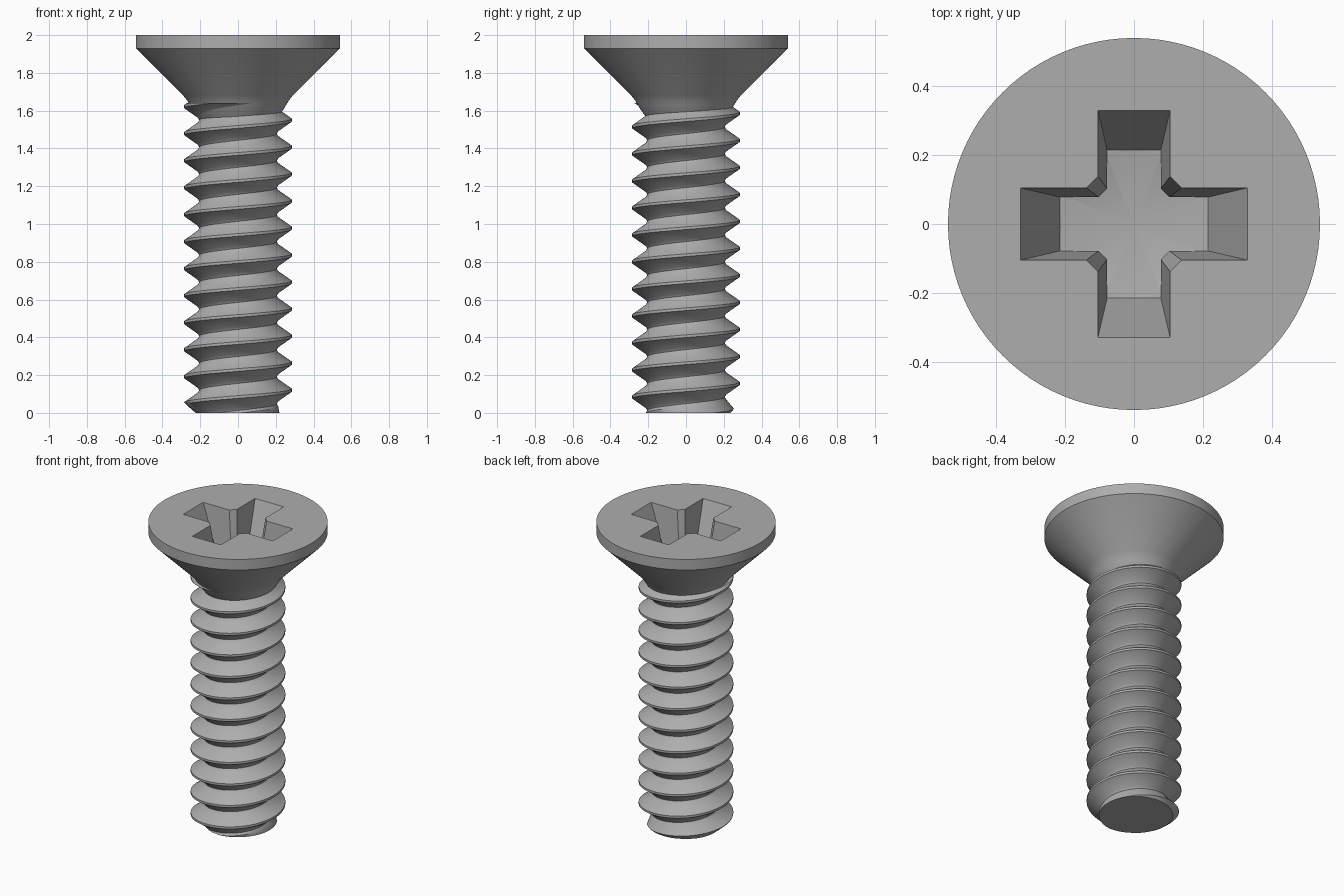
import bpy, bmesh
from math import pi, cos, sin

if "Cube" in bpy.data.objects:
    bpy.data.objects.remove(bpy.data.objects["Cube"])

steel = bpy.data.materials.new("grey steel")
steel.use_nodes = True
COLOUR = (0.42, 0.42, 0.42, 1)
steel.diffuse_color = COLOUR
steel.node_tree.nodes["Principled BSDF"].inputs["Base Color"].default_value = COLOUR

SEG = 96            # sides of the round parts
PITCH = 0.143
CREST, ROOT = 0.285, 0.205
PHASE = 0.12        # height of a crest on the +x side
THREAD_TOP = 1.64


def finish(bm, name):
    bmesh.ops.recalc_face_normals(bm, faces=bm.faces)
    mesh = bpy.data.meshes.new(name)
    bm.to_mesh(mesh)
    bm.free()
    mesh.materials.append(steel)
    obj = bpy.data.objects.new(name, mesh)
    bpy.context.collection.objects.link(obj)
    return obj


def smooth(obj, angle):
    bpy.ops.object.select_all(action="DESELECT")
    obj.select_set(True)
    bpy.context.view_layer.objects.active = obj
    bpy.ops.object.shade_smooth_by_angle(angle=angle)


def ring(bm, radius, z):
    return [bm.verts.new((radius * cos(2 * pi * i / SEG), radius * sin(2 * pi * i / SEG), z))
            for i in range(SEG)]


def bridge(bm, a, b):
    for i in range(len(a)):
        j = (i + 1) % len(a)
        bm.faces.new((a[i], a[j], b[j], b[i]))


# Countersunk head: disc rim, cone and short neck
bm = bmesh.new()
rings = [ring(bm, r, z) for r, z in
         [(0.2, 1.55), (0.24, 1.605), (0.255, 1.63), (0.27, 1.655), (0.29, 1.68), (0.54, 1.93), (0.54, 2.0)]]
for a, b in zip(rings, rings[1:]):
    bridge(bm, a, b)
bm.faces.new(rings[0])
bm.faces.new(rings[-1])
head = finish(bm, "countersunk_head")


# Cross recess: tapered arms and a tapered square core as cutters
def frustum(name, top, bottom, z_top, z_bottom, spin=0):
    bm = bmesh.new()
    loops = []
    for (x, y), z in ((bottom, z_bottom), (top, z_top)):
        loops.append([bm.verts.new((px * cos(spin) - py * sin(spin), px * sin(spin) + py * cos(spin), z))
                      for px, py in ((-x, -y), (x, -y), (x, y), (-x, y))])
    bridge(bm, *loops)
    bm.faces.new(loops[0])
    bm.faces.new(loops[1])
    return finish(bm, name)


def cut(cutter):
    mod = head.modifiers.new("recess", "BOOLEAN")
    mod.operation = "DIFFERENCE"
    mod.solver = "EXACT"
    mod.object = cutter
    cutter.hide_render = True
    bpy.context.view_layer.objects.active = head
    bpy.ops.object.modifier_apply(modifier=mod.name)
    bpy.data.objects.remove(cutter)


FLOOR = 1.72
cut(frustum("recess_arm_x", (0.33, 0.105), (0.215, 0.078), 2.0005, FLOOR))
cut(frustum("recess_arm_y", (0.105, 0.33), (0.078, 0.215), 2.0005, FLOOR))
cut(frustum("recess_core", (0.172, 0.172), (0.128, 0.128), 2.0005, FLOOR, pi / 4))

# Shallow cone in the recess floor
bm = bmesh.new()
bmesh.ops.create_cone(bm, cap_ends=True, segments=32, radius1=0.0, radius2=0.217, depth=0.06)
bmesh.ops.translate(bm, verts=bm.verts, vec=(0, 0, FLOOR - 0.029))
cone = finish(bm, "recess_floor_cone")
cut(cone)
smooth(head, 0.45)

# Threaded shank: one helical profile swept upward, trimmed flat at both ends
profile = [(ROOT, -0.5), (ROOT + 0.008, -0.40), (CREST, -0.05), (CREST, 0.05), (ROOT + 0.008, 0.40)]
bm = bmesh.new()
turns = 14
rows = []
for k in range(turns * SEG + 1):
    a = 2 * pi * k / SEG
    base = PHASE + (k / SEG - 2) * PITCH
    row = []
    for r, f in profile + [(ROOT, 0.5)]:
        z = base + f * PITCH
        # crest fades into the neck at the top and the chamfer at the point
        limit = min(CREST, max(ROOT, 0.235 + z * 0.9))
        r = min(r, limit)
        row.append(bm.verts.new((r * cos(a), r * sin(a), z)))
    rows.append(row)
for a, b in zip(rows, rows[1:]):
    for j in range(len(profile)):
        bm.faces.new((a[j], b[j], b[j + 1], a[j + 1]))
bmesh.ops.remove_doubles(bm, verts=bm.verts, dist=0.0005)
for height, normal in ((0, -1), (THREAD_TOP, 1)):
    geom = bm.verts[:] + bm.edges[:] + bm.faces[:]
    res = bmesh.ops.bisect_plane(bm, geom=geom, plane_co=(0, 0, height),
                                 plane_no=(0, 0, normal), clear_outer=True)
    edges = [e for e in res["geom_cut"] if isinstance(e, bmesh.types.BMEdge) and e.is_boundary]
    bmesh.ops.contextual_create(bm, geom=edges)
shank = finish(bm, "threaded_shank")
smooth(shank, 0.6)
